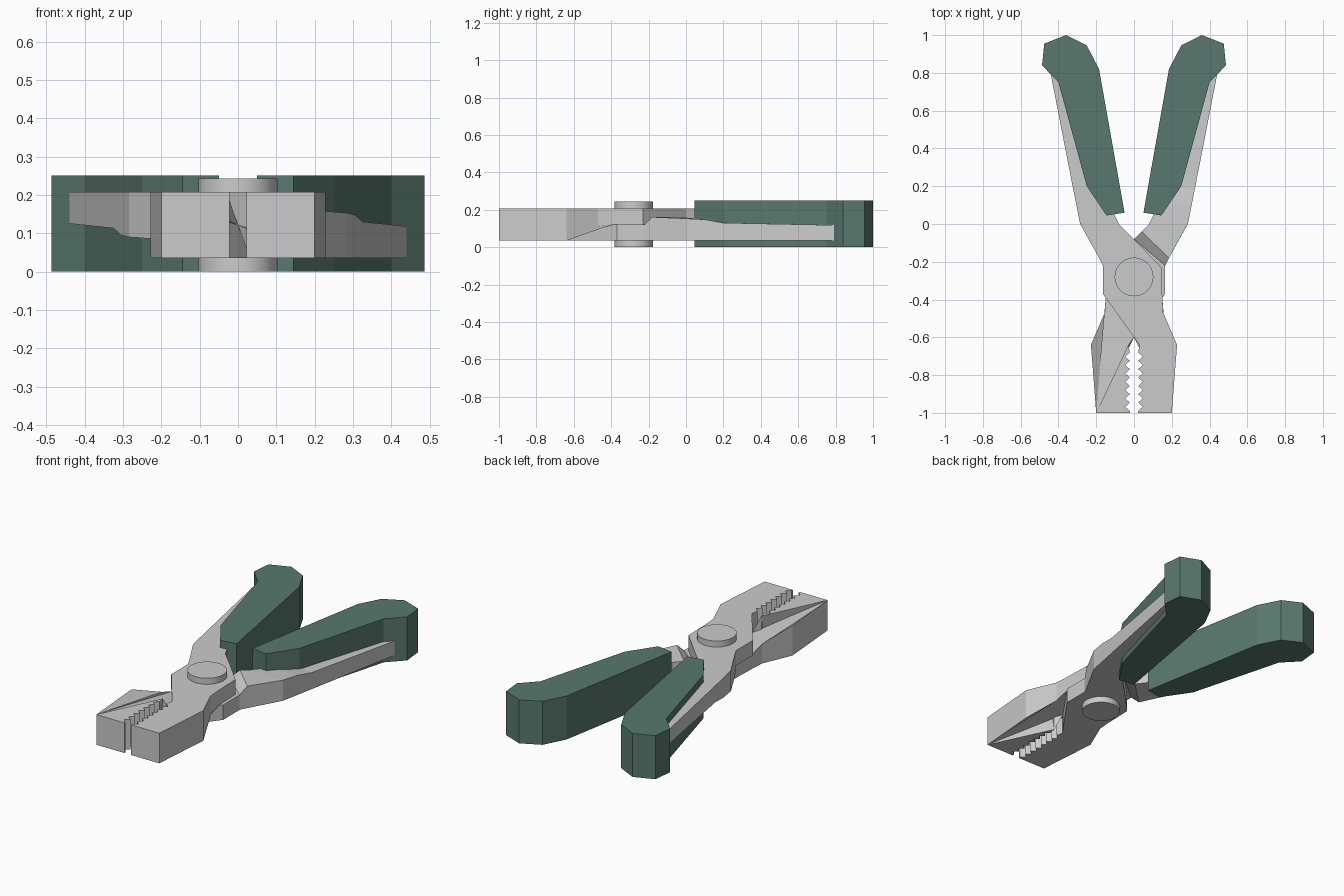
import bpy, bmesh, math
from mathutils import Matrix

if "Cube" in bpy.data.objects:
    bpy.data.objects.remove(bpy.data.objects["Cube"])

green = bpy.data.materials.new("grip_green")
green.diffuse_color = (0.1, 0.19, 0.155, 1)
green.use_nodes = True
green.node_tree.nodes["Principled BSDF"].inputs["Base Color"].default_value = green.diffuse_color


def make_object(name, bm, mat=None):
    bmesh.ops.recalc_face_normals(bm, faces=bm.faces)
    me = bpy.data.meshes.new(name)
    bm.to_mesh(me)
    bm.free()
    ob = bpy.data.objects.new(name, me)
    bpy.context.collection.objects.link(ob)
    if mat:
        me.materials.append(mat)
    return ob


def prism(outline, top, bottom_faces):
    """Flat top over an outline of (x, y, underside z), with a faceted underside."""
    bm = bmesh.new()
    lo = [bm.verts.new(p) for p in outline]
    hi = [bm.verts.new((x, y, top)) for x, y, z in outline]
    n = len(outline)
    bm.faces.new(hi)
    for f in bottom_faces:
        bm.faces.new([lo[i] for i in f])
    for i in range(n):
        j = (i + 1) % n
        bm.faces.new((lo[i], lo[j], hi[j], hi[i]))
    return bm


# Steel half: jaw, thinned pivot plate and handle arm in one outline
LOW, MID, TOP = 0.035, 0.122, 0.208
steel = [
    (0.2, -1, LOW), (0.228, -0.64, LOW), (0.155, -0.47, 0.095),
    (0.15, -0.39, MID), (0.145, -0.23, MID), (0, -0.08, MID),
    (-0.04, -0.04, 0.082), (-0.08, 0, 0.085), (-0.13, 0.1, 0.095),
    (-0.18, 0.25, 0.113), (-0.35, 0.79, 0.125), (-0.44, 0.79, 0.125),
    (-0.325, 0.2, 0.113), (-0.305, 0.1, 0.095), (-0.285, 0, 0.09),
    (-0.185, -0.18, 0.082), (-0.165, -0.22, MID), (-0.165, -0.37, MID),
    (-0.15, -0.39, MID), (0, -0.6, MID), (0.03, -0.64, LOW)]

# Gripping teeth along the inner jaw edge
teeth = 7
pitch = 0.31 / teeth
for i in range(teeth):
    y = -0.68 - i * pitch
    steel += [(0.022, y, LOW), (0.047, y - pitch / 2, LOW)]
steel += [(0.022, -0.99, LOW), (0.022, -1, LOW)]

underside = [
    [0] + list(range(20, len(steel))),
    [0, 1, 2], [0, 2, 3], [0, 3, 19], [0, 19, 20],
    [3, 4, 5, 16, 17, 18, 19],
    [5, 6, 15, 16], [6, 7, 14, 15], [7, 8, 13, 14],
    [8, 9, 12, 13], [9, 10, 11, 12]]

# Grip outline for the left handle
grip = [(-0.145, 0.045), (-0.05, 0.06), (-0.185, 0.82), (-0.25, 0.945),
        (-0.36, 1), (-0.475, 0.955), (-0.487, 0.84), (-0.4, 0.75), (-0.25, 0.2)]

# Second half is the first turned over about the long axis
turn = (Matrix.Translation((0, 0, (LOW + TOP) / 2)) @ Matrix.Rotation(math.pi, 4, 'Y')
        @ Matrix.Translation((0, 0, -(LOW + TOP) / 2)))

for side, flip in (("upper", False), ("lower", True)):
    bm = prism(steel, TOP, underside)
    if flip:
        bmesh.ops.transform(bm, matrix=turn, verts=bm.verts)
    make_object(side + "_jaw_and_arm", bm)

    s = -1 if flip else 1
    bm = prism([(s * x, y, 0) for x, y in grip], 0.25, [range(len(grip))])
    make_object(side + "_handle_grip", bm, green)

# Pivot rivet
bm = bmesh.new()
bmesh.ops.create_cone(bm, cap_ends=True, segments=24, radius1=0.103, radius2=0.103,
                      depth=0.243, matrix=Matrix.Translation((0, -0.28, 0.1215)))
rivet = make_object("pivot_rivet", bm)
bpy.context.view_layer.objects.active = rivet
rivet.select_set(True)
bpy.ops.object.shade_smooth_by_angle(angle=math.radians(30))
